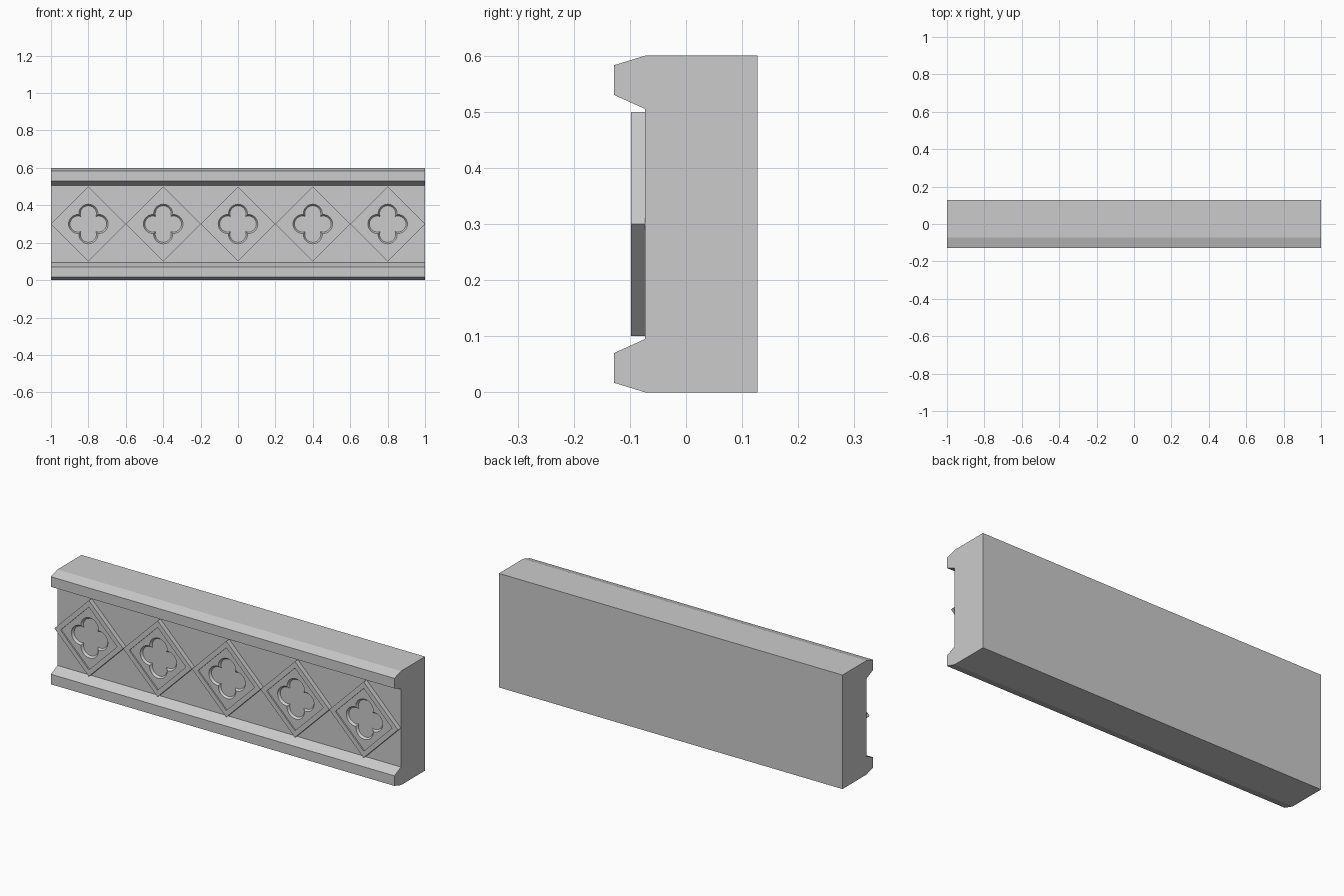
import bpy, bmesh
from math import sin, cos, pi, sqrt

cube = bpy.data.objects.get("Cube")
if cube:
    bpy.data.objects.remove(cube, do_unlink=True)

STONE = (0.6, 0.6, 0.6, 1.0)
stone = bpy.data.materials.new("grey stone")
stone.use_nodes = True
stone.diffuse_color = STONE
stone.node_tree.nodes["Principled BSDF"].inputs["Base Color"].default_value = STONE


def finish(bm, name):
    bmesh.ops.recalc_face_normals(bm, faces=bm.faces[:])
    mesh = bpy.data.meshes.new(name)
    bm.to_mesh(mesh)
    bm.free()
    mesh.materials.append(stone)
    obj = bpy.data.objects.new(name, mesh)
    bpy.context.collection.objects.link(obj)
    return obj


# Block with a projecting moulding along the top and bottom: (y, z) profile
FACE_Y, BACK_Y, LIP_Y = -0.073, 0.127, -0.128
lower = [(FACE_Y, 0.095), (LIP_Y, 0.07), (LIP_Y, 0.017), (FACE_Y, 0), (BACK_Y, 0)]
profile = lower + [(y, 0.6 - z) for y, z in reversed(lower)]
bm = bmesh.new()
end = bm.faces.new([bm.verts.new((-1, y, z)) for y, z in profile])
side = bmesh.ops.extrude_face_region(bm, geom=[end], use_keep_orig=True)
moved = [v for v in side["geom"] if isinstance(v, bmesh.types.BMVert)]
bmesh.ops.translate(bm, verts=moved, vec=(2, 0, 0))
finish(bm, "frieze_block")

# Diamond tiles: rings given by their radius at each angle
STEPS = 64


def diamond(size):
    return lambda a: size / (abs(cos(a)) + abs(sin(a)))


def quatrefoil(lobe):
    def radius(a):
        t = (a + pi / 4) % (pi / 2) - pi / 4
        return 0.055 * cos(t) + sqrt(lobe ** 2 - (0.055 * sin(t)) ** 2)
    return radius


RINGS = [
    (diamond(0.2), -0.07), (diamond(0.2), -0.098),        # outer sides
    (diamond(0.165), -0.098), (diamond(0.165), -0.091),   # raised border
    (quatrefoil(0.051), -0.091), (quatrefoil(0.043), -0.08),  # sunken flower
]


def tile(name, cx):
    bm = bmesh.new()
    angles = [2 * pi * i / STEPS for i in range(STEPS)]
    rings = [[bm.verts.new((cx + r(a) * cos(a), y, 0.3 + r(a) * sin(a)))
              for a in angles] for r, y in RINGS]
    for a, b in zip(rings, rings[1:]):
        for i in range(STEPS):
            j = (i + 1) % STEPS
            bm.faces.new((a[i], a[j], b[j], b[i]))
    bm.faces.new(rings[0])
    centre = bm.verts.new((cx, RINGS[-1][1], 0.3))
    for i in range(STEPS):
        bm.faces.new((rings[-1][i], rings[-1][(i + 1) % STEPS], centre))
    obj = finish(bm, name)
    bpy.ops.object.select_all(action="DESELECT")
    obj.select_set(True)
    bpy.context.view_layer.objects.active = obj
    bpy.ops.object.shade_smooth_by_angle(angle=pi / 6)


for n in range(5):
    tile(f"diamond_tile_{n + 1}", 0.4 * (n - 2))
